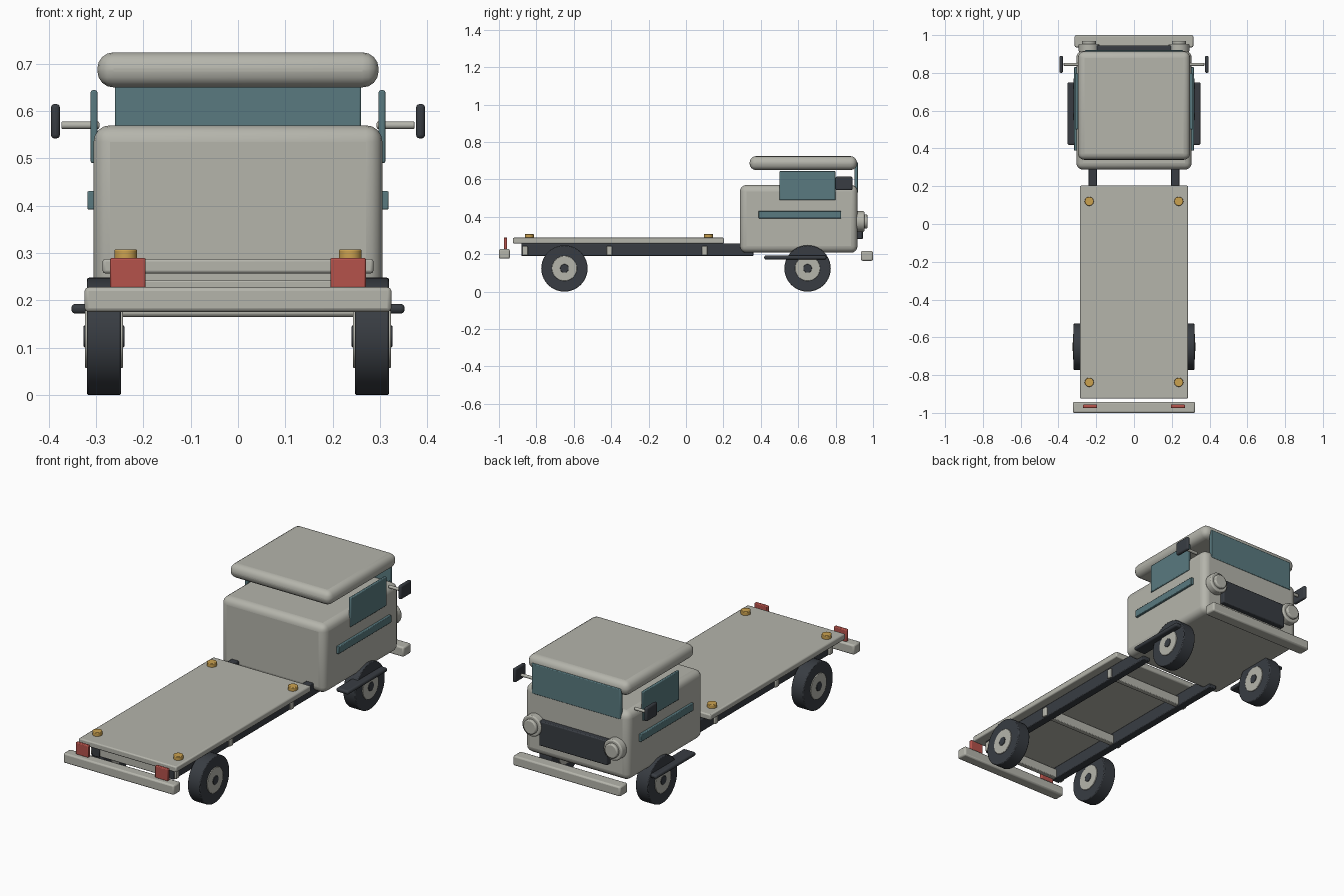
import bpy, math

if "Cube" in bpy.data.objects:
    bpy.data.objects.remove(bpy.data.objects["Cube"])


def material(name, rgb):
    m = bpy.data.materials.new(name)
    m.diffuse_color = (*rgb, 1)
    m.use_nodes = True
    m.node_tree.nodes["Principled BSDF"].inputs["Base Color"].default_value = m.diffuse_color
    return m


GREY = material("warm_grey_paint", (0.46, 0.46, 0.41))
DARK = material("dark_rubber", (0.04, 0.046, 0.055))
GLASS = material("teal_glass", (0.10, 0.195, 0.215))
RED = material("red_lens", (0.46, 0.085, 0.07))
AMBER = material("amber_lens", (0.60, 0.36, 0.08))


def finish(ob, name, mat, bevel, segments):
    ob.name = name
    ob.data.materials.append(mat)
    if bevel:
        mod = ob.modifiers.new("bevel", 'BEVEL')
        mod.width = bevel
        mod.segments = segments
        mod.limit_method = 'ANGLE'
        mod.angle_limit = math.radians(40)
    bpy.ops.object.shade_smooth_by_angle(angle=math.radians(35))
    return ob


def box(name, x, y, z, mat, bevel=0.0, segments=2):
    """Box given by its (min, max) range on each axis."""
    bpy.ops.mesh.primitive_cube_add(
        size=1, location=[(r[0] + r[1]) / 2 for r in (x, y, z)])
    ob = bpy.context.object
    ob.scale = [r[1] - r[0] for r in (x, y, z)]
    bpy.ops.object.transform_apply(location=False, rotation=False, scale=True)
    return finish(ob, name, mat, bevel, segments)


def side_box(name, s, x, y, z, mat, bevel=0.0, segments=2):
    """Box on the right (s=1) or mirrored to the left (s=-1)."""
    return box(name, sorted((s * x[0], s * x[1])), y, z, mat, bevel, segments)


def cylinder(name, axis, center, radius, length, mat, bevel=0.0, sides=32):
    rot = {'x': (0, math.pi / 2, 0), 'y': (math.pi / 2, 0, 0), 'z': (0, 0, 0)}[axis]
    bpy.ops.mesh.primitive_cylinder_add(
        vertices=sides, radius=radius, depth=length, location=center, rotation=rot)
    return finish(bpy.context.object, name, mat, bevel, 2)


# Cab body, floating roof and windscreen
box("cab_body", (-0.305, 0.305), (0.288, 0.917), (0.208, 0.57), GREY, 0.035, 4)
box("cab_roof", (-0.297, 0.297), (0.34, 0.914), (0.65, 0.724), GREY, 0.034, 4)
box("windscreen", (-0.26, 0.26), (0.90, 0.92), (0.53, 0.69), GLASS, 0.004)
box("grille", (-0.20, 0.20), (0.91, 0.945), (0.28, 0.41), DARK, 0.005)

# Chassis, load deck and bumpers
box("load_deck", (-0.286, 0.286), (-0.925, 0.203), (0.257, 0.288), GREY, 0.006)
for y in (-0.86, -0.41, 0.10):
    box("crossmember", (-0.25, 0.25), (y - 0.014, y + 0.014), (0.193, 0.243),
        GREY, 0.004)
box("front_bumper", (-0.314, 0.314), (0.935, 1.0), (0.165, 0.217), GREY, 0.008)
box("rear_bumper", (-0.324, 0.324), (-1.0, -0.942), (0.176, 0.228), GREY, 0.008)

for s in (-1, 1):
    box_y = (-0.88, 0.36)
    side_box("chassis_rail", s, (0.197, 0.24), box_y, (0.19, 0.257), DARK, 0.004)

    # Cab side details
    side_box("side_window", s, (0.297, 0.311), (0.50, 0.80), (0.49, 0.644), GLASS, 0.004)
    side_box("side_trim", s, (0.298, 0.318), (0.388, 0.83), (0.392, 0.431), GLASS, 0.003)
    side_box("running_board", s, (0.28, 0.352), (0.418, 0.75), (0.172, 0.193), DARK, 0.009, 3)
    cylinder("mirror_arm", 'x', (s * 0.333, 0.845, 0.57), 0.008, 0.08, GREY, 0.003, 16)
    side_box("mirror", s, (0.376, 0.395), (0.80, 0.89), (0.542, 0.615), DARK, 0.008, 3)

    # Round headlights with a raised lens
    cylinder("headlight_rim", 'y', (s * 0.238, 0.932, 0.375), 0.055, 0.044, GREY, 0.006)
    cylinder("headlight_lens", 'y', (s * 0.238, 0.955, 0.375), 0.038, 0.03, GREY, 0.006)

    # Tail lamps and deck marker lamps
    side_box("tail_lamp", s, (0.195, 0.27), (-0.974, -0.956), (0.226, 0.29), RED, 0.004)
    for y in (0.12, -0.838):
        cylinder("marker_lamp", 'z', (s * 0.237, y, 0.296), 0.024, 0.024, AMBER, 0.003)

    # Wheels: tyre, hub and hub cap
    for y in (-0.65, 0.65):
        c = (s * 0.283, y, 0.124)
        cylinder("tyre", 'x', c, 0.124, 0.072, DARK, 0.004, 40)
        cylinder("wheel_hub", 'x', c, 0.067, 0.08, GREY, 0.002)
        cylinder("hub_cap", 'x', c, 0.023, 0.086, DARK, 0.002, 20)
